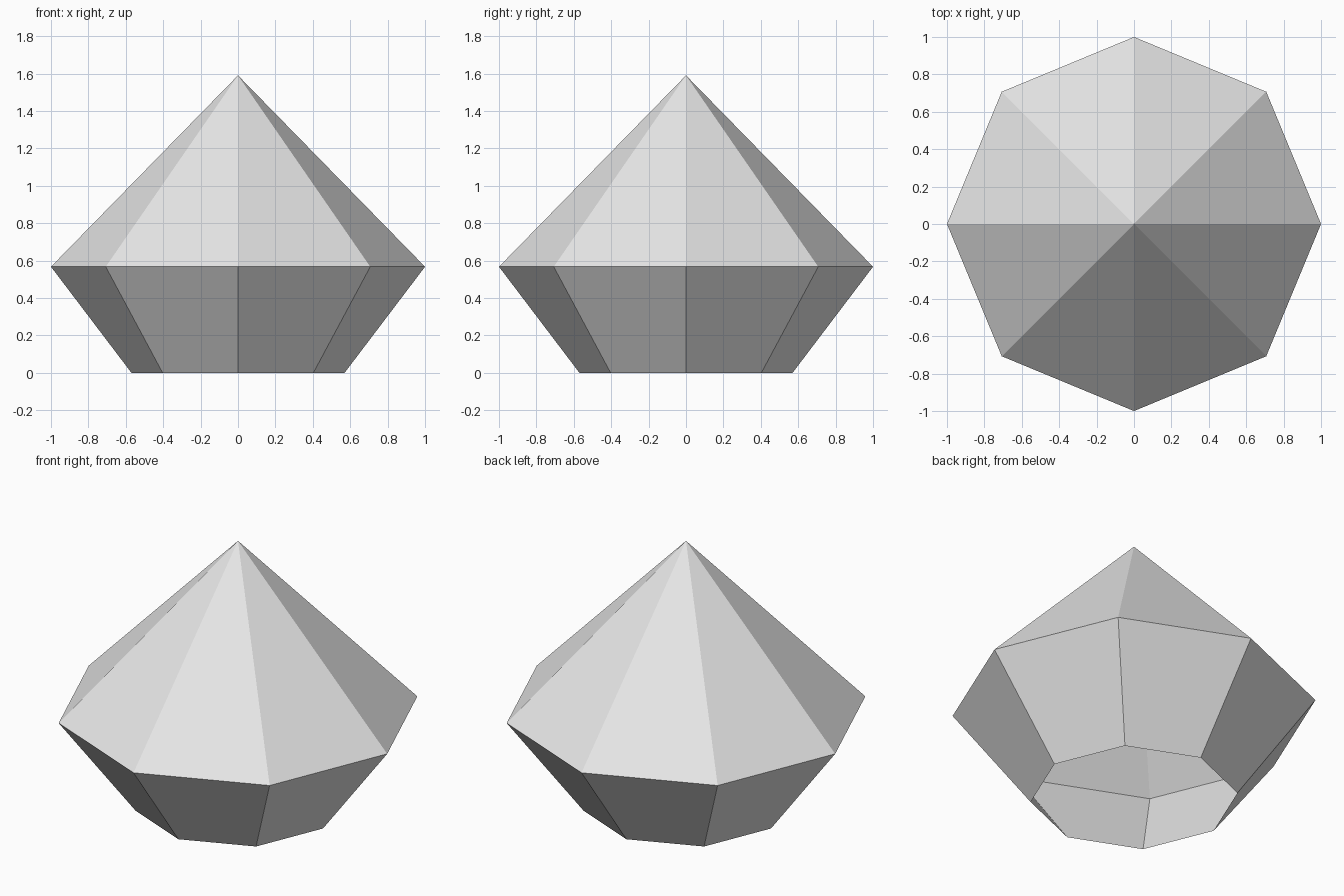
import bpy
import bmesh
from math import cos, sin, tau

SIDES = 8
RIM_RADIUS, GIRDLE_RADIUS = 0.57, 1.0
GIRDLE_Z, APEX_Z = 0.567, 1.59

cube = bpy.data.objects.get("Cube")
if cube:
    bpy.data.objects.remove(cube, do_unlink=True)

# Single plain grey
grey = bpy.data.materials.new("light_grey")
grey.use_nodes = True
colour = (0.8, 0.8, 0.8, 1.0)
grey.diffuse_color = colour
grey.node_tree.nodes["Principled BSDF"].inputs["Base Color"].default_value = colour


def ring(bm, radius, z):
    """Octagon of vertices with one corner on +x."""
    return [bm.verts.new((radius * cos(tau * i / SIDES),
                          radius * sin(tau * i / SIDES), z))
            for i in range(SIDES)]


# Faceted gem: pointed top, tapered lower band, open underneath
bm = bmesh.new()
rim = ring(bm, RIM_RADIUS, 0.0)
girdle = ring(bm, GIRDLE_RADIUS, GIRDLE_Z)
apex = bm.verts.new((0, 0, APEX_Z))
for i in range(SIDES):
    j = (i + 1) % SIDES
    bm.faces.new((rim[i], rim[j], girdle[j], girdle[i]))
    bm.faces.new((girdle[i], girdle[j], apex))

mesh = bpy.data.meshes.new("gem")
bm.to_mesh(mesh)
bm.free()
mesh.materials.append(grey)
gem = bpy.data.objects.new("gem", mesh)
bpy.context.collection.objects.link(gem)
